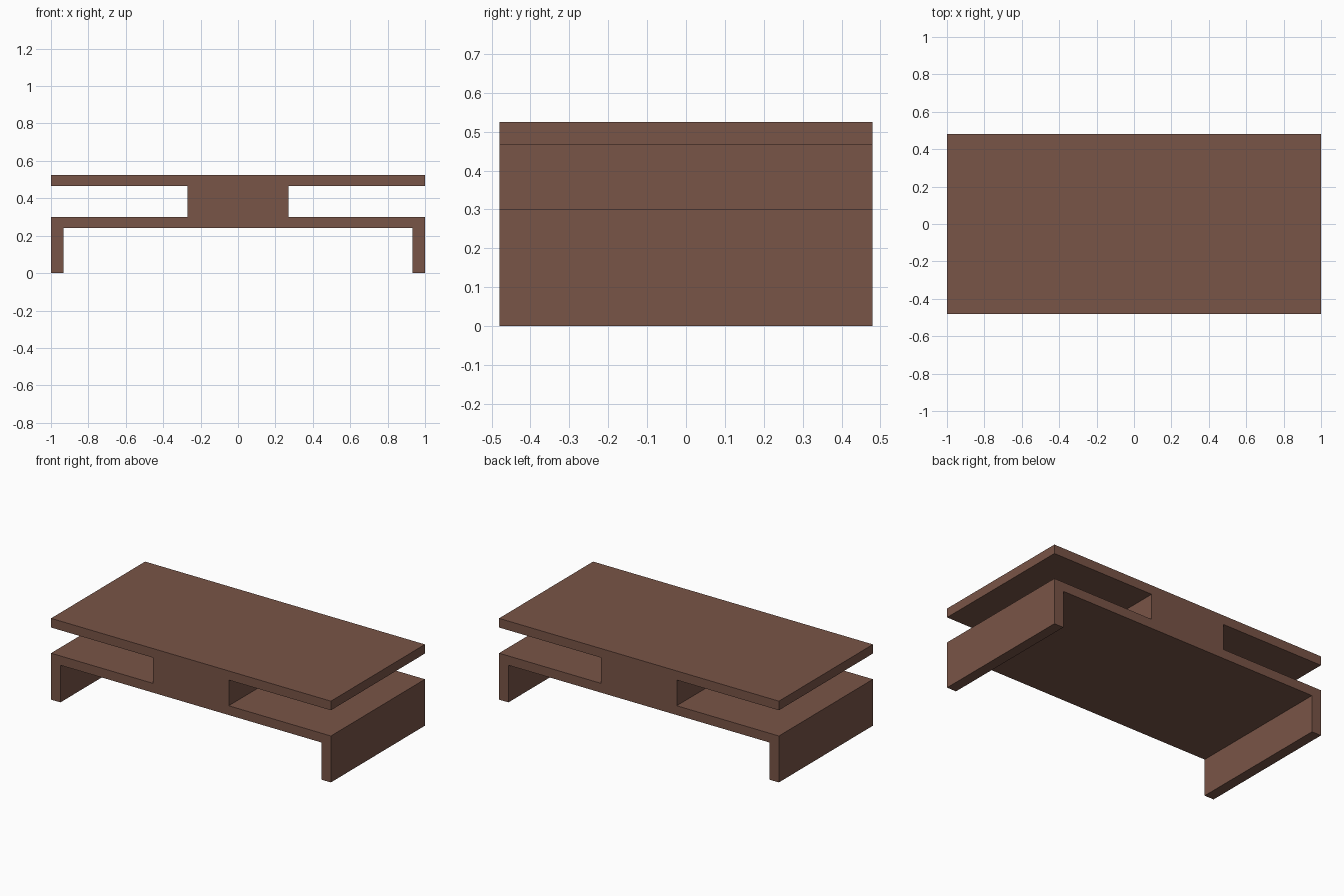
import bpy
import bmesh

if "Cube" in bpy.data.objects:
    bpy.data.objects.remove(bpy.data.objects["Cube"])

DEPTH = 0.96

brown = bpy.data.materials.new("brown wood")
brown.diffuse_color = (0.191, 0.089, 0.063, 1.0)
brown.use_nodes = True
brown.node_tree.nodes["Principled BSDF"].inputs["Base Color"].default_value = brown.diffuse_color

# Right half of the front profile (x, z): leg, lower shelf, centre block, table top
half = [(0.933, 0.24), (0.933, 0.0), (1.0, 0.0), (1.0, 0.30),
        (0.27, 0.30), (0.27, 0.466), (1.0, 0.466), (1.0, 0.525)]
profile = half + [(-x, z) for x, z in reversed(half)]

# Extrude the mirrored profile through the full depth
bm = bmesh.new()
face = bm.faces.new([bm.verts.new((x, -DEPTH / 2, z)) for x, z in profile])
result = bmesh.ops.extrude_face_region(bm, geom=[face], use_keep_orig=True)
moved = [g for g in result["geom"] if isinstance(g, bmesh.types.BMVert)]
bmesh.ops.translate(bm, verts=moved, vec=(0, DEPTH, 0))
bmesh.ops.recalc_face_normals(bm, faces=bm.faces)

mesh = bpy.data.meshes.new("coffee_table")
bm.to_mesh(mesh)
bm.free()
mesh.materials.append(brown)
table = bpy.data.objects.new("coffee_table", mesh)
bpy.context.collection.objects.link(table)
